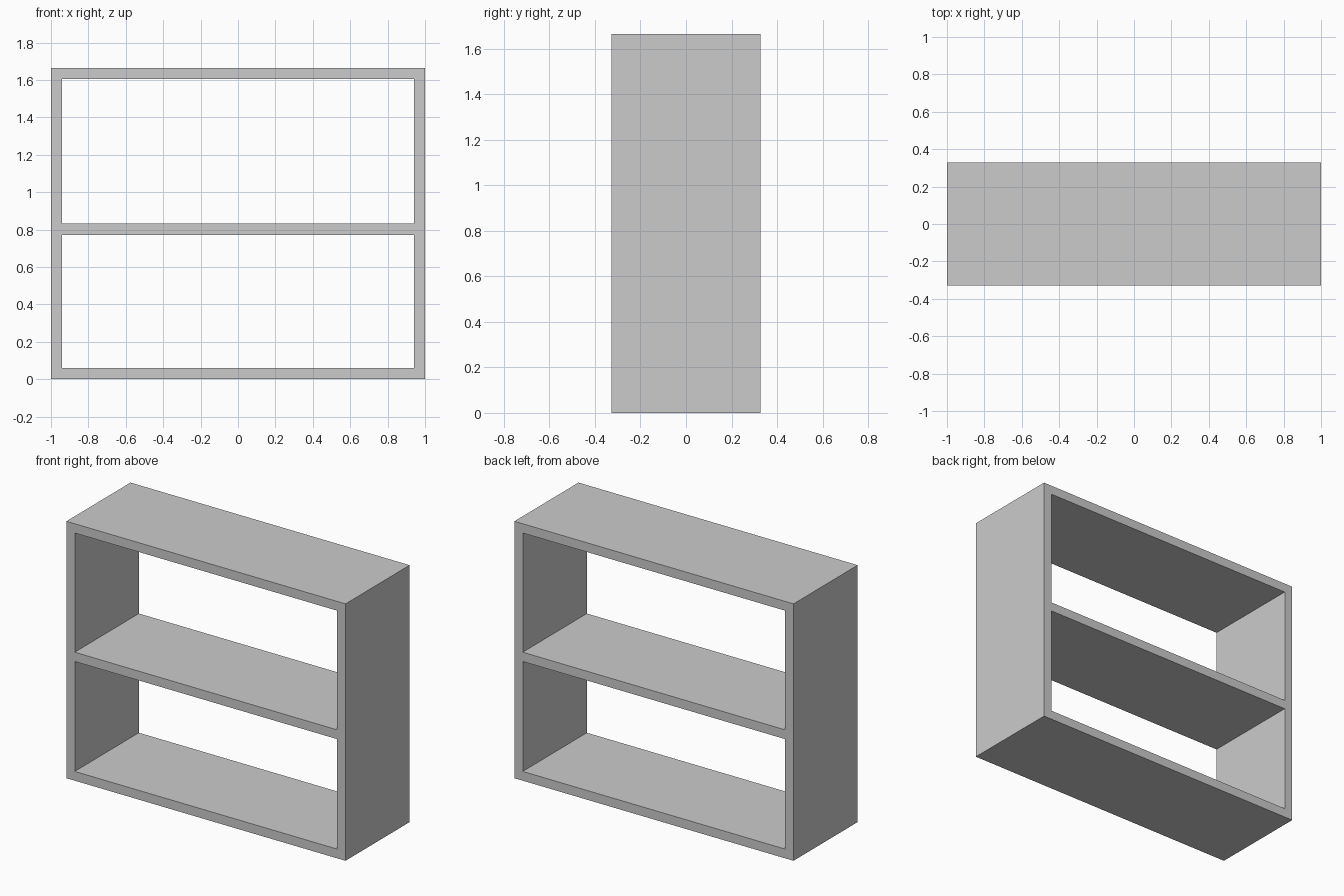
import bpy
from math import radians

if "Cube" in bpy.data.objects:
    bpy.data.objects.remove(bpy.data.objects["Cube"])

WIDTH, DEPTH, HEIGHT = 2.0, 0.656, 1.664
BOARD = 0.06
SHELF_BOTTOM = 0.772
INNER = WIDTH / 2 - BOARD


def add_rectangle(curve, half_width, low, high):
    spline = curve.splines.new('POLY')
    spline.points.add(3)
    corners = [(-half_width, low), (half_width, low),
               (half_width, high), (-half_width, high)]
    for point, (x, z) in zip(spline.points, corners):
        point.co = (x, z, 0, 1)
    spline.use_cyclic_u = True


# Front profile: outer frame with two open compartments
curve = bpy.data.curves.new("shelf_profile", 'CURVE')
curve.dimensions = '2D'
curve.fill_mode = 'BOTH'
curve.extrude = DEPTH / 2
add_rectangle(curve, WIDTH / 2, 0, HEIGHT)
add_rectangle(curve, INNER, BOARD, SHELF_BOTTOM)
add_rectangle(curve, INNER, SHELF_BOTTOM + BOARD, HEIGHT - BOARD)

# Shelf body: profile stood upright, extruded through the depth
shelf = bpy.data.objects.new("shelf_frame", curve)
shelf.rotation_euler.x = radians(90)
bpy.context.collection.objects.link(shelf)
bpy.context.view_layer.objects.active = shelf
shelf.select_set(True)
bpy.ops.object.convert(target='MESH')
shelf = bpy.context.object
bpy.ops.object.transform_apply(location=False, rotation=True, scale=False)

# Weld the caps to the walls and keep flat faces
bpy.ops.object.mode_set(mode='EDIT')
bpy.ops.mesh.select_all(action='SELECT')
bpy.ops.mesh.remove_doubles(threshold=0.0001)
bpy.ops.mesh.normals_make_consistent(inside=False)
bpy.ops.object.mode_set(mode='OBJECT')
bpy.ops.object.shade_flat()
